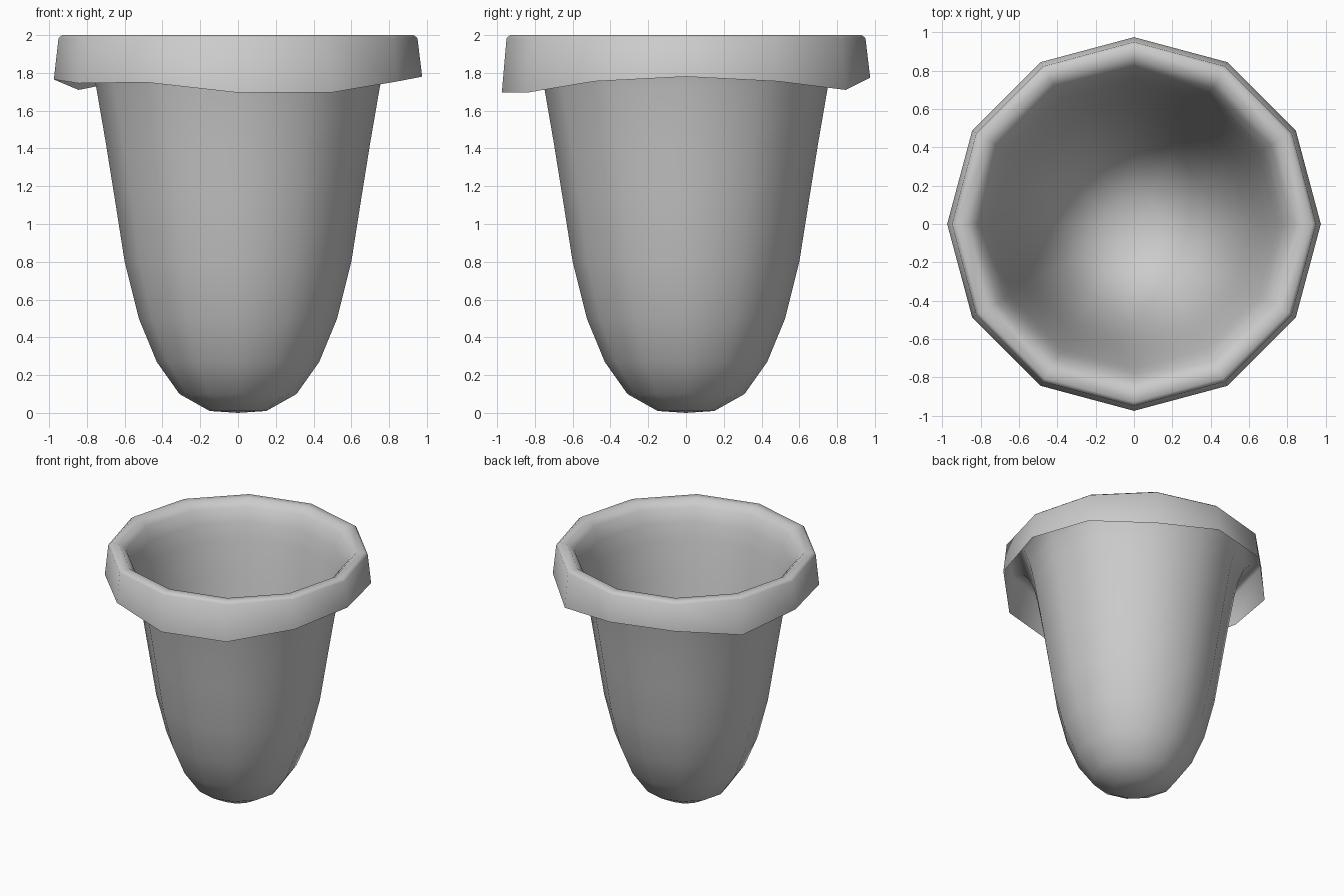
import bpy, bmesh, math

if "Cube" in bpy.data.objects:
    bpy.data.objects.remove(bpy.data.objects["Cube"])

SIDES = 12

# Cup profile (radius, height): rounded base, wall, flared lip, rolled rim
profile = [(0.15, 0.01), (0.31, 0.10), (0.43, 0.27), (0.525, 0.50),
           (0.60, 0.80), (0.655, 1.15), (0.70, 1.43), (0.75, 1.72),
           (0.78, 1.85), (0.82, 1.95), (0.87, 2.00), (0.93, 2.00), (0.95, 1.985)]

# Uneven lower edge of the rim skirt, one height per side, from +x turning to +y
hem = [1.78, 1.755, 1.71, 1.775, 1.78, 1.71, 1.765, 1.745, 1.75, 1.695, 1.695, 1.755]


def ring(bm, radius, heights):
    verts = []
    for i, z in enumerate(heights):
        a = 2 * math.pi * i / SIDES
        verts.append(bm.verts.new((radius * math.cos(a), radius * math.sin(a), z)))
    return verts


bm = bmesh.new()
rings = [ring(bm, r, [z] * SIDES) for r, z in profile]
rings.append(ring(bm, 0.975, hem))

# Wall faces between neighbouring rings
for low, high in zip(rings, rings[1:]):
    for i in range(SIDES):
        j = (i + 1) % SIDES
        bm.faces.new((low[i], low[j], high[j], high[i]))

# Base cap
tip = bm.verts.new((0, 0, 0))
for i in range(SIDES):
    bm.faces.new((tip, rings[0][(i + 1) % SIDES], rings[0][i]))

mesh = bpy.data.meshes.new("cup")
bm.to_mesh(mesh)
bm.free()
cup = bpy.data.objects.new("cup", mesh)
bpy.context.collection.objects.link(cup)

# Smooth shading over the low-poly form
bpy.context.view_layer.objects.active = cup
cup.select_set(True)
bpy.ops.object.shade_smooth_by_angle(angle=math.radians(80))
